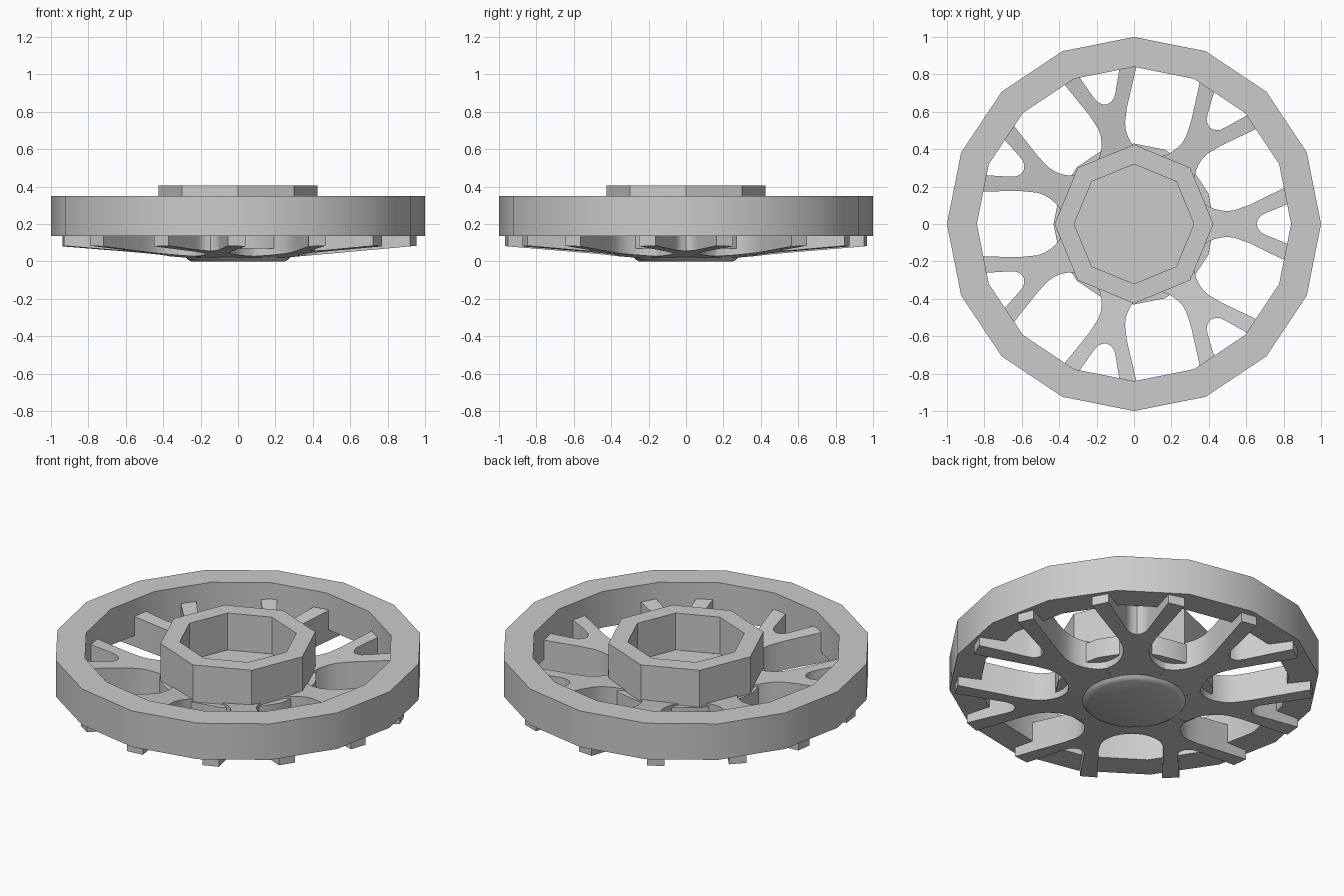
import bpy, bmesh
from math import sin, cos, pi, radians

cube = bpy.data.objects.get("Cube")
if cube:
    bpy.data.objects.remove(cube)

GREY = (0.6, 0.6, 0.6, 1)
metal = bpy.data.materials.new("grey_metal")
metal.use_nodes = True
metal.diffuse_color = GREY
metal.node_tree.nodes["Principled BSDF"].inputs["Base Color"].default_value = GREY


def finish(bm, name):
    bmesh.ops.remove_doubles(bm, verts=bm.verts, dist=0.0005)
    bmesh.ops.recalc_face_normals(bm, faces=bm.faces)
    mesh = bpy.data.meshes.new(name)
    bm.to_mesh(mesh)
    bm.free()
    mesh.materials.append(metal)
    obj = bpy.data.objects.new(name, mesh)
    bpy.context.collection.objects.link(obj)
    bpy.ops.object.select_all(action='DESELECT')
    obj.select_set(True)
    bpy.context.view_layer.objects.active = obj
    bpy.ops.object.shade_smooth_by_angle(angle=radians(30))
    return obj


def lathe(name, profile, sides, ring=False):
    """Turn (radius, z) points into a solid; a ring also joins last to first."""
    bm = bmesh.new()
    loops = [[bm.verts.new((r * cos(2 * pi * i / sides), r * sin(2 * pi * i / sides), z))
              for i in range(sides)] for r, z in profile]
    pairs = list(zip(loops, loops[1:]))
    if ring:
        pairs.append((loops[-1], loops[0]))
    else:
        bm.faces.new(loops[0])
        bm.faces.new(loops[-1])
    for a, b in pairs:
        for i in range(sides):
            j = (i + 1) % sides
            bm.faces.new((a[i], a[j], b[j], b[i]))
    return finish(bm, name)


# Rim, octagonal hub, the plate beneath it and the cap on the underside
lathe("rim", [(1, 0.135), (1, 0.35), (0.84, 0.35), (0.84, 0.135)], 16, ring=True)
lathe("hub", [(0.425, 0.16), (0.425, 0.405), (0.32, 0.405), (0.32, 0.16)], 8, ring=True)
lathe("hub_plate", [(0.43, 0.07), (0.43, 0.185)], 16)
lathe("centre_cap", [(0.25, 0), (0.27, 0.01), (0.29, 0.035)], 40)

# Half outline of one forked spoke: gap arc, outer edge, tip, then the crotch
SPOKES = 7
half = [(0.333, 0.16), (0.35, 0.136), (0.373, 0.113), (0.398, 0.095), (0.43, 0.081),
        (0.465, 0.072), (0.5, 0.069), (0.54, 0.074), (0.617, 0.102), (0.797, 0.19),
        (0.92, 0.25), (0.955, 0.162), (0.83, 0.11), (0.71, 0.061), (0.682, 0.047),
        (0.663, 0.026)]
seam = 0.18
outline = ([(seam, seam * half[0][1] / half[0][0])] + half + [(0.655, 0)]
           + [(x, -y) for x, y in reversed(half)]
           + [(seam, -seam * half[0][1] / half[0][0])])

bm = bmesh.new()
for k in range(SPOKES):
    a = 2 * pi * k / SPOKES
    low, high = [], []
    for x, y in outline:
        px, py = x * cos(a) - y * sin(a), x * sin(a) + y * cos(a)
        low.append(bm.verts.new((px, py, 0.02 + 0.09 * (x - 0.25))))
        high.append(bm.verts.new((px, py, 0.145 + 0.13 * x)))
    bm.faces.new(low)
    bm.faces.new(high)
    # Side walls, left open where neighbouring spokes join
    for i in range(1, len(outline) - 2):
        bm.faces.new((low[i], low[i + 1], high[i + 1], high[i]))
finish(bm, "spokes")
